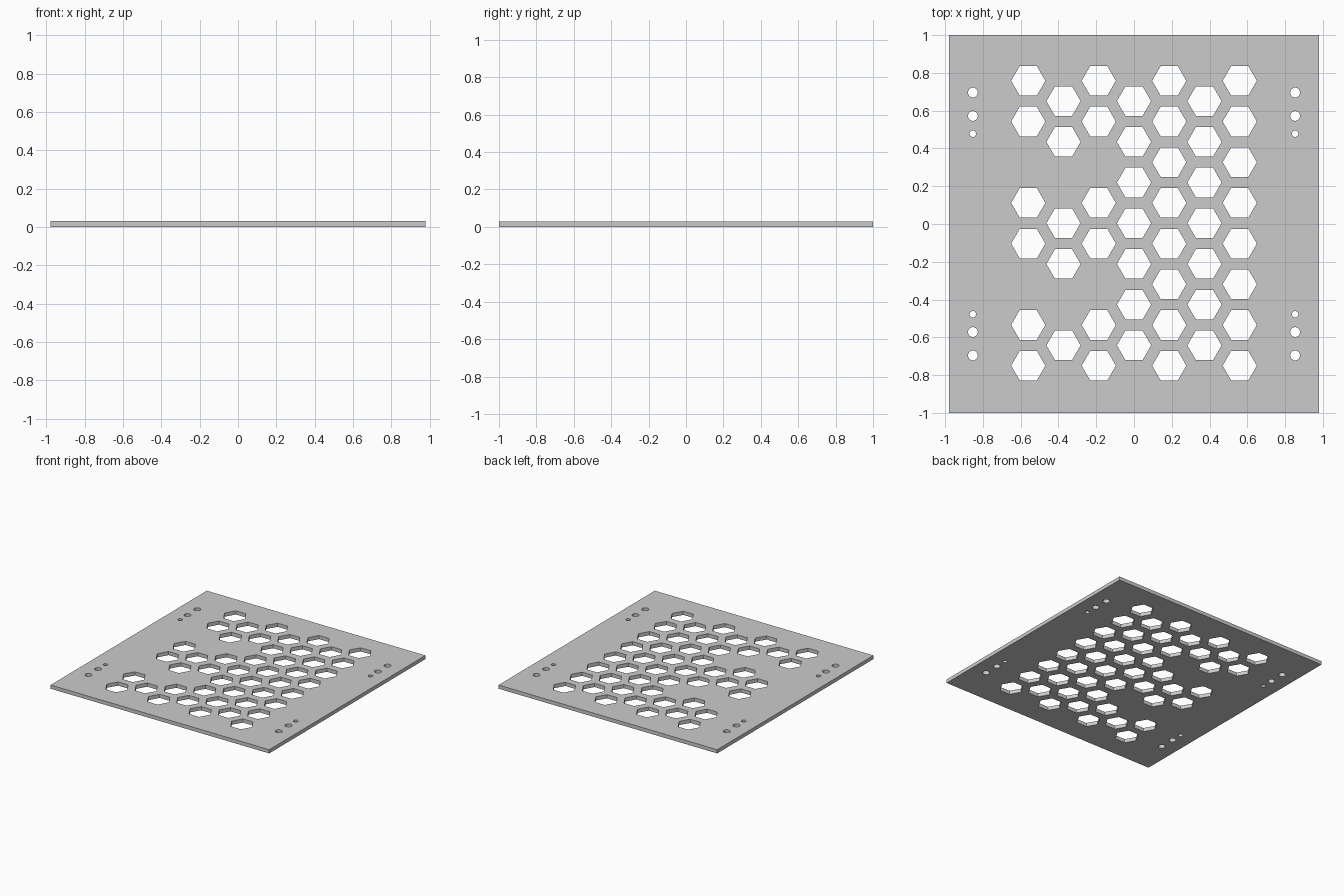
import bpy, bmesh
from math import pi, sqrt
from mathutils import Matrix

if "Cube" in bpy.data.objects:
    bpy.data.objects.remove(bpy.data.objects["Cube"])

THICK = 0.03
HALF_X, HALF_Y = 0.98, 1.0
COL = 0.1866                 # column spacing of the honeycomb
ROW = COL * 2 / sqrt(3)      # row spacing within a column
Y_SHIFT = 0.004


def make_object(name, bm):
    mesh = bpy.data.meshes.new(name)
    bm.to_mesh(mesh)
    bm.free()
    obj = bpy.data.objects.new(name, mesh)
    bpy.context.collection.objects.link(obj)
    return obj


def add_prism(bm, x, y, radius, sides, turn=0.0):
    mat = Matrix.Translation((x, y, THICK / 2)) @ Matrix.Rotation(turn, 4, 'Z')
    bmesh.ops.create_cone(bm, cap_ends=True, segments=sides, radius1=radius,
                          radius2=radius, depth=THICK * 4, matrix=mat)


# Flat plate
bm = bmesh.new()
bmesh.ops.create_cube(bm, size=1.0, matrix=Matrix.Translation((0, 0, THICK / 2))
                      @ Matrix.Diagonal((2 * HALF_X, 2 * HALF_Y, THICK, 1)))
plate = make_object("vent_plate", bm)

# Honeycomb openings, with two gaps in each of the three left columns
bm = bmesh.new()
for col in range(-3, 4):
    odd = col % 2
    rows = [r + 0.5 for r in range(-4, 4)] if odd else list(range(-3, 4))
    gaps = () if col >= 0 else ((1.5, -1.5) if odd else (1, -2))
    for r in rows:
        if r not in gaps:
            # vertices point along x
            add_prism(bm, col * COL, r * ROW + Y_SHIFT, 0.0905, 6, pi / 6 + pi / 3 - pi / 2)

# Screw holes near the four corners
for sx in (-1, 1):
    for sy in (-1, 1):
        for y, radius in ((0.696, 0.026), (0.572, 0.026), (0.478, 0.017)):
            add_prism(bm, sx * 0.853, sy * y, radius, 32)

# create_cone puts its first vertex on an axis; make sure hexagons point along x
cutter = make_object("hole_cutter", bm)
first = [v.co for v in cutter.data.vertices[:12]]
width = max(c.x for c in first) - min(c.x for c in first)
height = max(c.y for c in first) - min(c.y for c in first)
if height > width:
    bm = bmesh.new()
    bm.from_mesh(cutter.data)
    bm.verts.ensure_lookup_table()
    hexes = [f for f in bm.faces if len(f.verts) == 6]
    for f in hexes:
        c = f.calc_center_median()
        bmesh.ops.rotate(bm, cent=c, matrix=Matrix.Rotation(pi / 6, 3, 'Z'), verts=f.verts)
    bm.to_mesh(cutter.data)
    bm.free()
cutter.hide_render = True

# Cut the openings through the plate
mod = plate.modifiers.new("openings", 'BOOLEAN')
mod.operation = 'DIFFERENCE'
mod.solver = 'EXACT'
mod.object = cutter
bpy.context.view_layer.objects.active = plate
plate.select_set(True)
bpy.ops.object.modifier_apply(modifier=mod.name)
bpy.data.objects.remove(cutter)
bpy.ops.object.shade_smooth_by_angle(angle=pi / 6)
